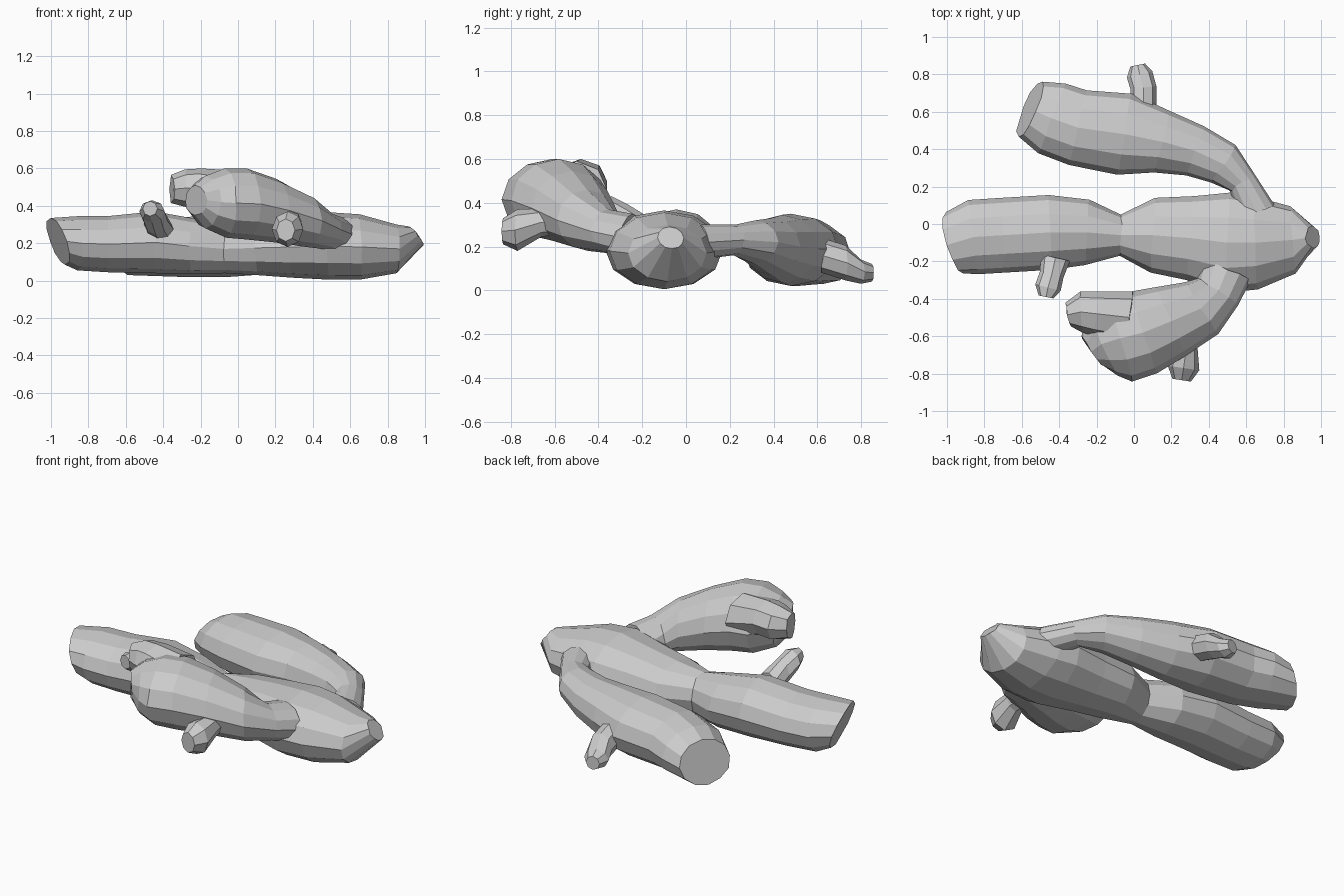
import bpy, bmesh, math, random
from mathutils import Vector

random.seed(4)
if "Cube" in bpy.data.objects:
    bpy.data.objects.remove(bpy.data.objects["Cube"], do_unlink=True)

# One plain skin colour for the whole root
skin = bpy.data.materials.new("plain_grey")
skin.use_nodes = True
grey = (0.6, 0.6, 0.6, 1)
skin.diffuse_color = grey
skin.node_tree.nodes["Principled BSDF"].inputs["Base Color"].default_value = grey


def loft(name, rings, sides=12, start_lean=0, end_lean=0, wobble=0.006):
    """Skin a knobbly tube over rings of (x, y, z, half width, half height).
    A lean shifts the top of an end ring along the path, tilting its cap."""
    bm = bmesh.new()
    centres = [Vector(ring[:3]) for ring in rings]
    last = len(rings) - 1
    loops = []
    for i, ring in enumerate(rings):
        along = centres[min(i + 1, last)] - centres[max(i - 1, 0)]
        along.z = 0
        along.normalize()
        across = Vector((along.y, -along.x, 0))
        lean = start_lean if i == 0 else end_lean if i == last else 0
        loop = []
        for s in range(sides):
            angle = math.tau * s / sides
            point = centres[i] + across * ring[3] * math.cos(angle)
            point.z += ring[4] * math.sin(angle)
            point += along * (lean * math.sin(angle) + random.uniform(-wobble, wobble))
            loop.append(bm.verts.new(point))
        loops.append(loop)

    # Side faces between neighbouring rings, then flat end caps
    for lower, upper in zip(loops, loops[1:]):
        for s in range(sides):
            t = (s + 1) % sides
            bm.faces.new((lower[s], lower[t], upper[t], upper[s]))
    bm.faces.new(loops[0])
    bm.faces.new(loops[-1])
    bmesh.ops.recalc_face_normals(bm, faces=bm.faces)

    mesh = bpy.data.meshes.new(name)
    bm.to_mesh(mesh)
    bm.free()
    mesh.materials.append(skin)
    part = bpy.data.objects.new(name, mesh)
    bpy.context.collection.objects.link(part)
    return part


# Long main root with a pinched waist
loft("main_root", [
    (-.96, -.1, .21, .17, .125),
    (-.86, -.07, .2, .2, .145),
    (-.7, -.06, .195, .2, .15),
    (-.45, -.045, .205, .2, .165),
    (-.25, -.045, .185, .175, .15),
    (-.07, -.06, .17, .11, .13),
    (.1, -.06, .175, .2, .145),
    (.3, -.075, .18, .225, .165),
    (.5, -.1, .185, .27, .18),
    (.65, -.1, .18, .25, .175),
    (.85, -.085, .17, .18, .13),
    (.955, -.07, .24, .06, .05),
], start_lean=-.04, end_lean=-.035)

# Back branch, curling round from a narrow neck
loft("back_branch", [
    (.66, .06, .22, .1, .08),
    (.58, .22, .23, .08, .07),
    (.48, .32, .22, .12, .1),
    (.33, .39, .2, .14, .13),
    (.15, .44, .19, .17, .155),
    (-.05, .48, .185, .22, .165),
    (-.3, .515, .18, .205, .16),
    (-.44, .565, .17, .2, .145),
    (-.555, .615, .15, .16, .12),
], end_lean=-.035)

# Front branch, rising to a blunt lobe
loft("front_branch", [
    (.5, -.24, .24, .14, .11),
    (.45, -.36, .27, .13, .1),
    (.36, -.45, .32, .165, .14),
    (.2, -.52, .375, .2, .17),
    (.05, -.58, .41, .23, .19),
    (-.07, -.61, .415, .24, .185),
    (-.17, -.64, .42, .19, .14),
    (-.225, -.68, .43, .1, .08),
])

# Side knob at the end of the front branch
loft("front_branch_knob", [
    (-.02, -.5, .46, .14, .13),
    (-.2, -.48, .5, .12, .1),
    (-.28, -.47, .495, .11, .1),
    (-.355, -.485, .49, .065, .075),
], sides=8)

# Small buds sprouting from each branch
loft("back_bud", [
    (.05, .62, .16, .07, .08),
    (.05, .73, .125, .07, .08),
    (.03, .8, .085, .07, .055),
    (.02, .85, .08, .04, .04),
], sides=8, wobble=0)

loft("front_bud", [
    (.28, -.55, .32, .06, .06),
    (.28, -.66, .31, .06, .065),
    (.265, -.77, .275, .085, .095),
    (.255, -.835, .27, .05, .06),
], sides=8, wobble=0)

loft("main_root_bud", [
    (-.42, -.18, .27, .08, .07),
    (-.44, -.27, .32, .065, .075),
    (-.46, -.34, .37, .07, .06),
    (-.47, -.39, .385, .04, .04),
], sides=8, wobble=0)
